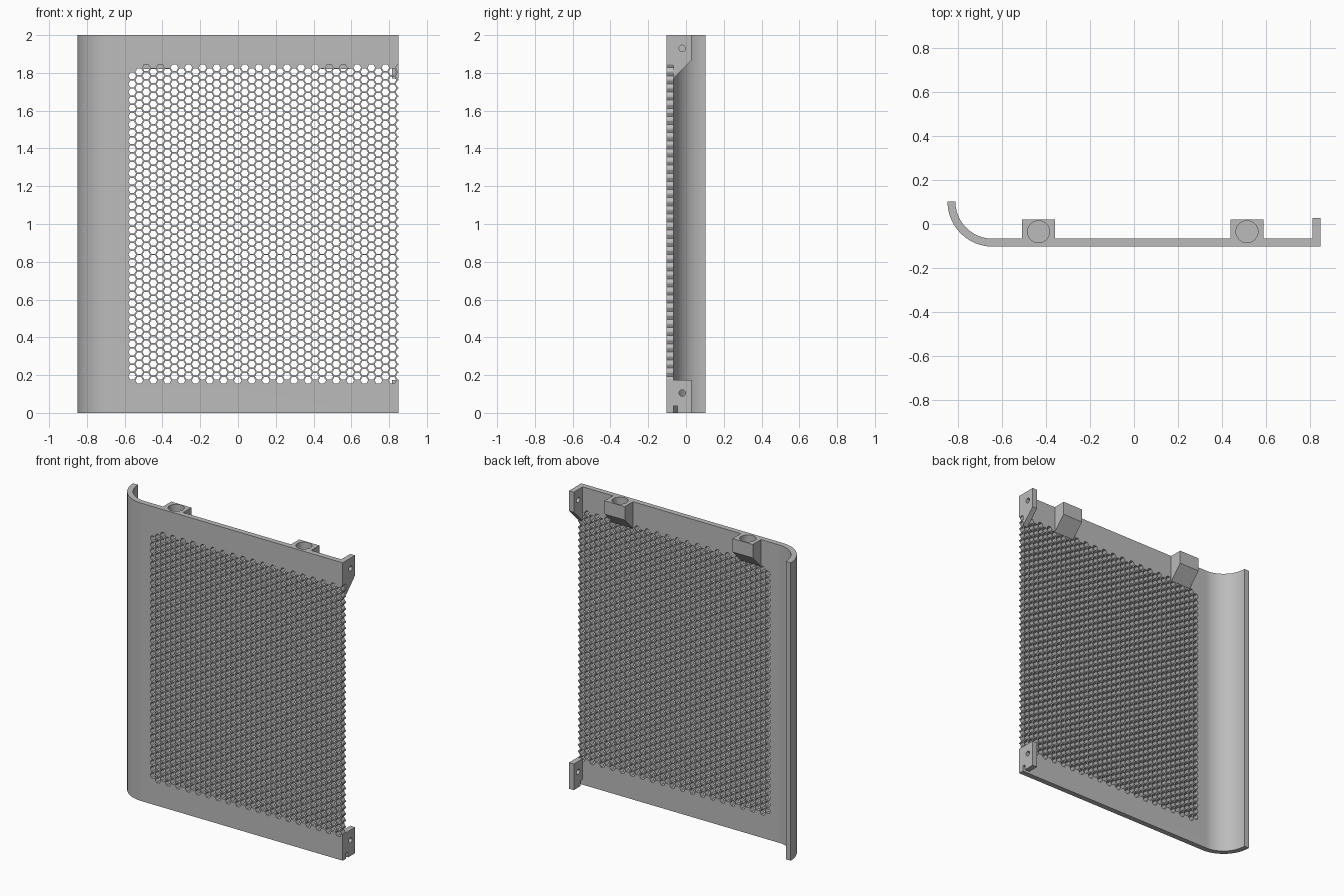
import bpy, bmesh, math
from mathutils import Matrix

if "Cube" in bpy.data.objects:
    bpy.data.objects.remove(bpy.data.objects["Cube"], do_unlink=True)

grey = bpy.data.materials.new("plain grey")
grey.use_nodes = True
colour = (0.5, 0.5, 0.5, 1)
grey.diffuse_color = colour
grey.node_tree.nodes["Principled BSDF"].inputs["Base Color"].default_value = colour

HALF_W, HALF_D, THICK, HEIGHT = 0.85, 0.103, 0.036, 2.0
BACK = THICK - HALF_D          # rear surface of the flat sheet


def add_prism(bm, outline, axis, lo, hi):
    """Extrude a 2D outline along one axis; the other two keep x, y, z order."""
    def place(p, t):
        v = list(p)
        v.insert(axis, t)
        return bm.verts.new(v)
    a = [place(p, lo) for p in outline]
    b = [place(p, hi) for p in outline]
    bm.faces.new(a)
    bm.faces.new(b[::-1])
    for i in range(len(a)):
        j = (i + 1) % len(a)
        bm.faces.new((a[j], a[i], b[i], b[j]))


def ring(cx, cy, r, n):
    return [(cx + r * math.cos(math.tau * i / n), cy + r * math.sin(math.tau * i / n))
            for i in range(n)]


def make(name, prisms):
    bm = bmesh.new()
    for p in prisms:
        add_prism(bm, *p)
    bmesh.ops.recalc_face_normals(bm, faces=bm.faces)
    mesh = bpy.data.meshes.new(name)
    bm.to_mesh(mesh)
    bm.free()
    mesh.materials.append(grey)
    ob = bpy.data.objects.new(name, mesh)
    bpy.context.collection.objects.link(ob)
    return ob


def cut(ob, cutter):
    """Apply a boolean difference, then discard the cutter."""
    mod = ob.modifiers.new("cut", 'BOOLEAN')
    mod.operation, mod.solver, mod.object = 'DIFFERENCE', 'MANIFOLD', cutter
    bpy.ops.object.select_all(action='DESELECT')
    bpy.context.view_layer.objects.active = ob
    ob.select_set(True)
    bpy.ops.object.modifier_apply(modifier=mod.name)
    bpy.data.objects.remove(cutter, do_unlink=True)
    bpy.ops.object.shade_smooth_by_angle(angle=math.radians(30))


# Sheet with a quarter-round curl along one side
R = 2 * HALF_D
cx, cy, steps = R - HALF_W, HALF_D, 24


def arc(r):
    return [(cx - r * math.cos(a), cy - r * math.sin(a))
            for a in (math.pi / 2 * i / steps for i in range(steps + 1))]


profile = arc(R) + [(HALF_W, -HALF_D), (HALF_W, BACK)] + arc(R - THICK)[::-1]
panel = make("perforated_panel", [(profile, 2, 0, HEIGHT)])

# Staggered hexagonal vents, running off the open edge
pitch, hex_r, top = 0.043, 0.0203, 1.8275
col_step = pitch * math.sqrt(3) / 2
holes = []
for col in range(39):
    x = -0.56 + col * col_step
    for row in range(39):
        if col == 0 and row == 0:
            continue
        z = top - (row + 0.5 * (col % 2)) * pitch
        holes.append((ring(x, z, hex_r, 6), 1, -HALF_D - 0.02, BACK + 0.02))
cut(panel, make("vent_cutter", holes))

# Socket blocks on the top edge, each with a blind round recess
sockets = (-0.435, 0.515)
recess_y, recess_r, depth = -0.035, 0.05, 0.05


def recess(x):
    return (ring(x, recess_y, recess_r, 32), 2, HEIGHT - depth, HEIGHT + 0.1)


cut(panel, make("recess_cutter", [recess(x) for x in sockets]))
for side, x in zip(("right", "left"), sockets):
    side_profile = [(BACK, HEIGHT), (0.02, HEIGHT), (0.02, 1.91), (BACK, 1.82)]
    block = make(side + "_socket_block", [(side_profile, 0, x - 0.075, x + 0.075)])
    cut(block, make("recess_cutter", [recess(x)]))

# Mounting tabs on the open edge
tab_lo = HALF_W - THICK
upper = make("upper_tab", [([(BACK, HEIGHT), (0.028, HEIGHT), (0.028, 1.865),
                             (BACK, 1.77)], 0, tab_lo, HALF_W)])
cut(upper, make("screw_cutter", [(ring(-0.02, 1.93, 0.017, 24), 0, 0.7, 1)]))
lower = make("lower_tab", [([(BACK, 0), (0.028, 0), (0.028, 0.175),
                             (BACK, 0.175)], 0, tab_lo, HALF_W)])
slot = [(BACK - 0.01, -0.1), (-0.045, -0.1), (-0.045, 0.037), (BACK - 0.01, 0.037)]
cut(lower, make("screw_cutter", [(ring(-0.02, 0.105, 0.017, 24), 0, 0.7, 1),
                                 (slot, 0, 0.7, 1)]))
